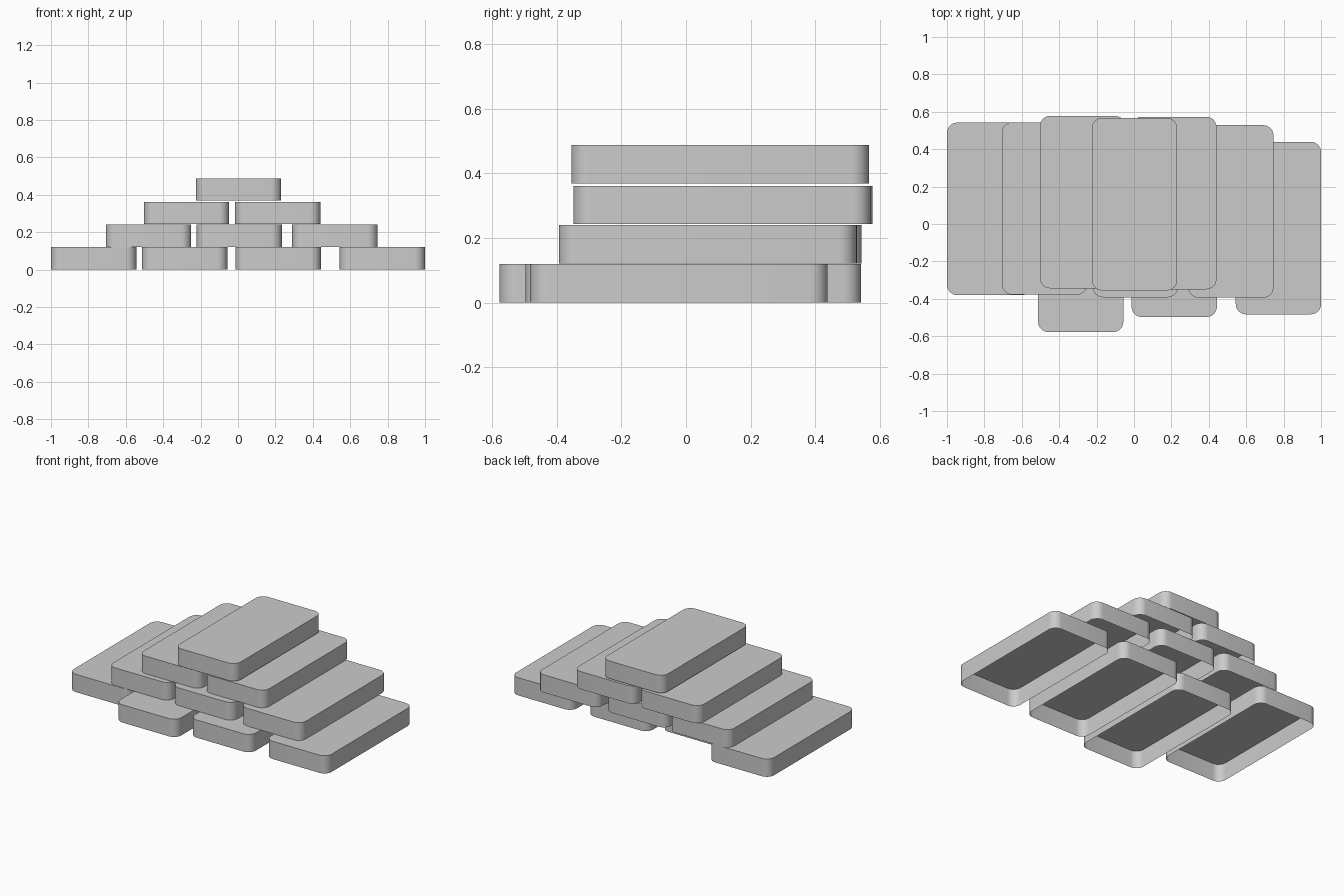
import bpy, bmesh, math

if "Cube" in bpy.data.objects:
    bpy.data.objects.remove(bpy.data.objects["Cube"])

W, D, R, SEG = 0.456, 0.922, 0.055, 8

# rounded rectangle outline of one block
def outline(cx, cy):
    pts = []
    for i, (sx, sy) in enumerate([(1, 1), (-1, 1), (-1, -1), (1, -1)]):
        for k in range(SEG + 1):
            a = math.pi / 2 * (i + k / SEG)
            pts.append((cx + sx * (W / 2 - R) + R * math.cos(a),
                        cy + sy * (D / 2 - R) + R * math.sin(a)))
    return pts

# hollow block: side walls and lid, open underneath
def block(name, cx, cy, z0, z1):
    bm = bmesh.new()
    pts = outline(cx, cy)
    low = [bm.verts.new((x, y, z0)) for x, y in pts]
    top = [bm.verts.new((x, y, z1)) for x, y in pts]
    n = len(pts)
    for i in range(n):
        j = (i + 1) % n
        bm.faces.new((low[i], low[j], top[j], top[i]))
    bm.faces.new(top)
    me = bpy.data.meshes.new(name)
    bm.to_mesh(me)
    bm.free()
    ob = bpy.data.objects.new(name, me)
    bpy.context.collection.objects.link(ob)
    bpy.ops.object.select_all(action='DESELECT')
    ob.select_set(True)
    bpy.context.view_layer.objects.active = ob
    bpy.ops.object.shade_smooth_by_angle(angle=math.radians(35))

# rows from the ground up: z range, then block centres
rows = [
    (0.0, 0.12, [(-0.772, 0.081), (-0.285, -0.117), (0.215, -0.036), (0.772, -0.022)]),
    (0.121, 0.241, [(-0.478, 0.083), (0.007, 0.069), (0.518, 0.067)]),
    (0.243, 0.362, [(-0.275, 0.117), (0.213, 0.112)]),
    (0.369, 0.488, [(0.003, 0.106)]),
]
for r, (z0, z1, centres) in enumerate(rows):
    for c, (x, y) in enumerate(centres):
        block(f"block_row{r + 1}_{c + 1}", x, y, z0, z1)
